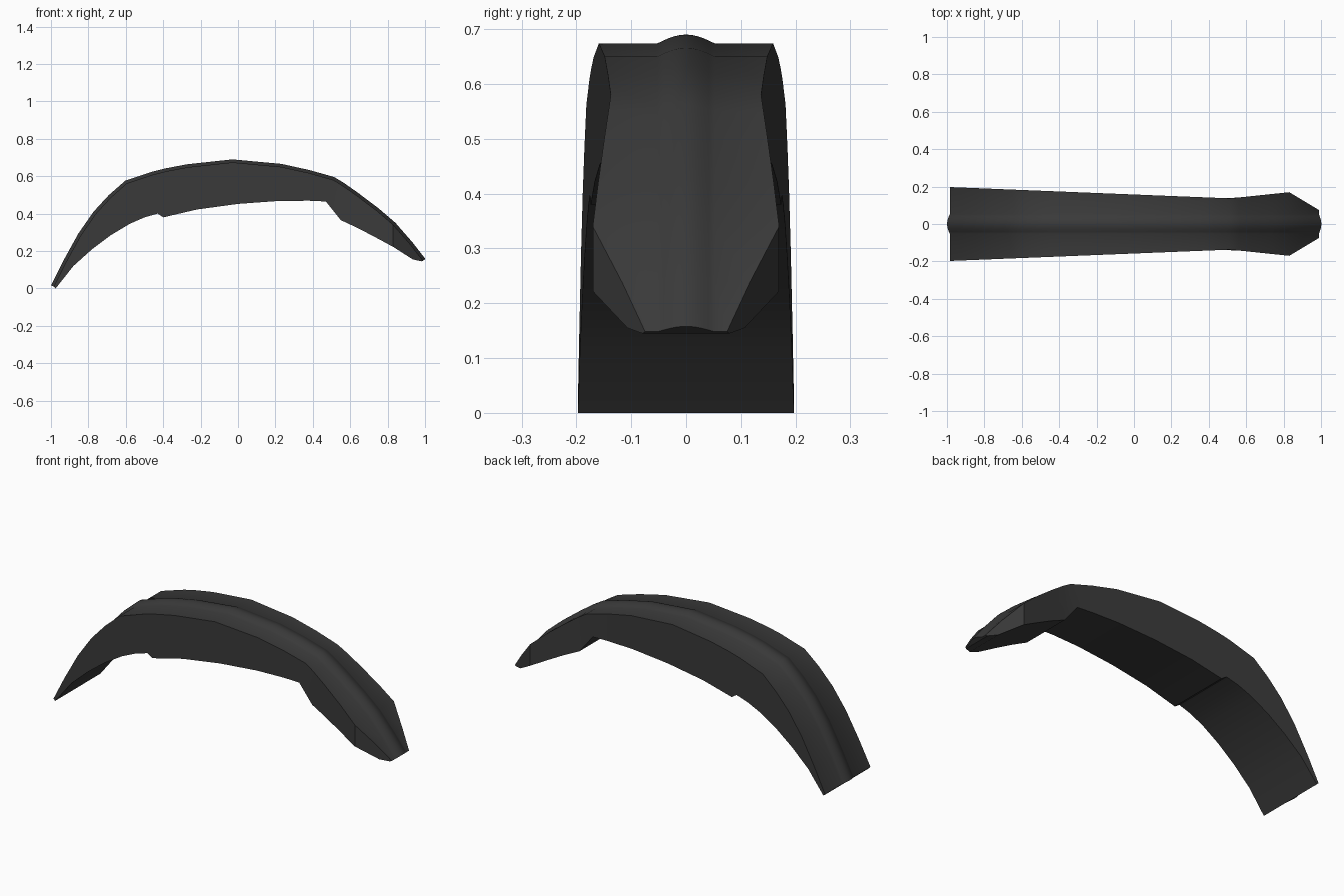
import bpy
import bmesh
import math
from mathutils import Vector

cube = bpy.data.objects.get("Cube")
if cube:
    bpy.data.objects.remove(cube, do_unlink=True)

# Stations from tail to nose: top edge x, z and bottom edge x, z
STATIONS = [
    (-.985, .01, -.975, 0), (-.92, .14, -.88, .12), (-.84, .285, -.78, .21),
    (-.76, .4, -.68, .285), (-.68, .487, -.58, .345), (-.595, .562, -.5, .38),
    (-.45, .61, -.43, .4), (-.38, .627, -.4, .38), (-.27, .648, -.22, .422),
    (-.03, .674, 0, .452), (.23, .65, .22, .468), (.38, .617, .38, .469),
    (.51, .58, .47, .465), (.56, .549, .55, .365), (.63, .5, .64, .323),
    (.74, .417, .73, .276), (.83, .34, .83, .222), (.92, .237, .935, .155),
    (.989, .148, .98, .145),
]
# Half width along the length
WIDTHS = [(-1, .198), (.515, .137), (.83, .17), (1, .068)]
RIDGE_HALF, RIDGE_HEIGHT, RIDGE_SEGMENTS = .052, .016, 10


def half_width(x):
    for (x0, w0), (x1, w1) in zip(WIDTHS, WIDTHS[1:]):
        if x <= x1:
            return w0 + (w1 - w0) * (x - x0) / (x1 - x0)
    return WIDTHS[-1][1]


def outward_normal(i):
    # Direction square to the top curve, pointing out of the fender
    a = STATIONS[max(i - 1, 0)]
    b = STATIONS[min(i + 1, len(STATIONS) - 1)]
    return Vector((a[1] - b[1], 0, b[0] - a[0])).normalized()


def cross_section(i):
    # Closed loop: bottom corner, flat shoulder, raised ridge, shoulder, bottom corner
    xt, zt, xb, zb = STATIONS[i]
    wt, wb = half_width(xt), half_width(xb)
    normal = outward_normal(i)
    loop = [Vector((xb, -wb, zb)), Vector((xt, -wt, zt))]
    for k in range(RIDGE_SEGMENTS + 1):
        t = k / RIDGE_SEGMENTS
        foot = Vector((xt, RIDGE_HALF * (2 * t - 1), zt))
        loop.append(foot + normal * RIDGE_HEIGHT * math.sin(math.pi * t))
    return loop + [Vector((xt, wt, zt)), Vector((xb, wb, zb))]


# Dark plastic
plastic = bpy.data.materials.new("dark_grey_plastic")
plastic.use_nodes = True
colour = (.042, .042, .042, 1)
plastic.diffuse_color = colour
plastic.node_tree.nodes["Principled BSDF"].inputs["Base Color"].default_value = colour

# Fender body lofted through the sections and capped at both ends
bm = bmesh.new()
rings = [[bm.verts.new(p) for p in cross_section(i)] for i in range(len(STATIONS))]
for near, far in zip(rings, rings[1:]):
    count = len(near)
    for j in range(count):
        n = (j + 1) % count
        bm.faces.new((near[j], near[n], far[n], far[j]))
bm.faces.new(rings[0])
bm.faces.new(rings[-1])
bmesh.ops.recalc_face_normals(bm, faces=bm.faces)
mesh = bpy.data.meshes.new("fender")
bm.to_mesh(mesh)
bm.free()
mesh.materials.append(plastic)

fender = bpy.data.objects.new("fender", mesh)
bpy.context.collection.objects.link(fender)
bpy.ops.object.select_all(action="DESELECT")
fender.select_set(True)
bpy.context.view_layer.objects.active = fender
bpy.ops.object.shade_smooth_by_angle(angle=math.radians(32))
